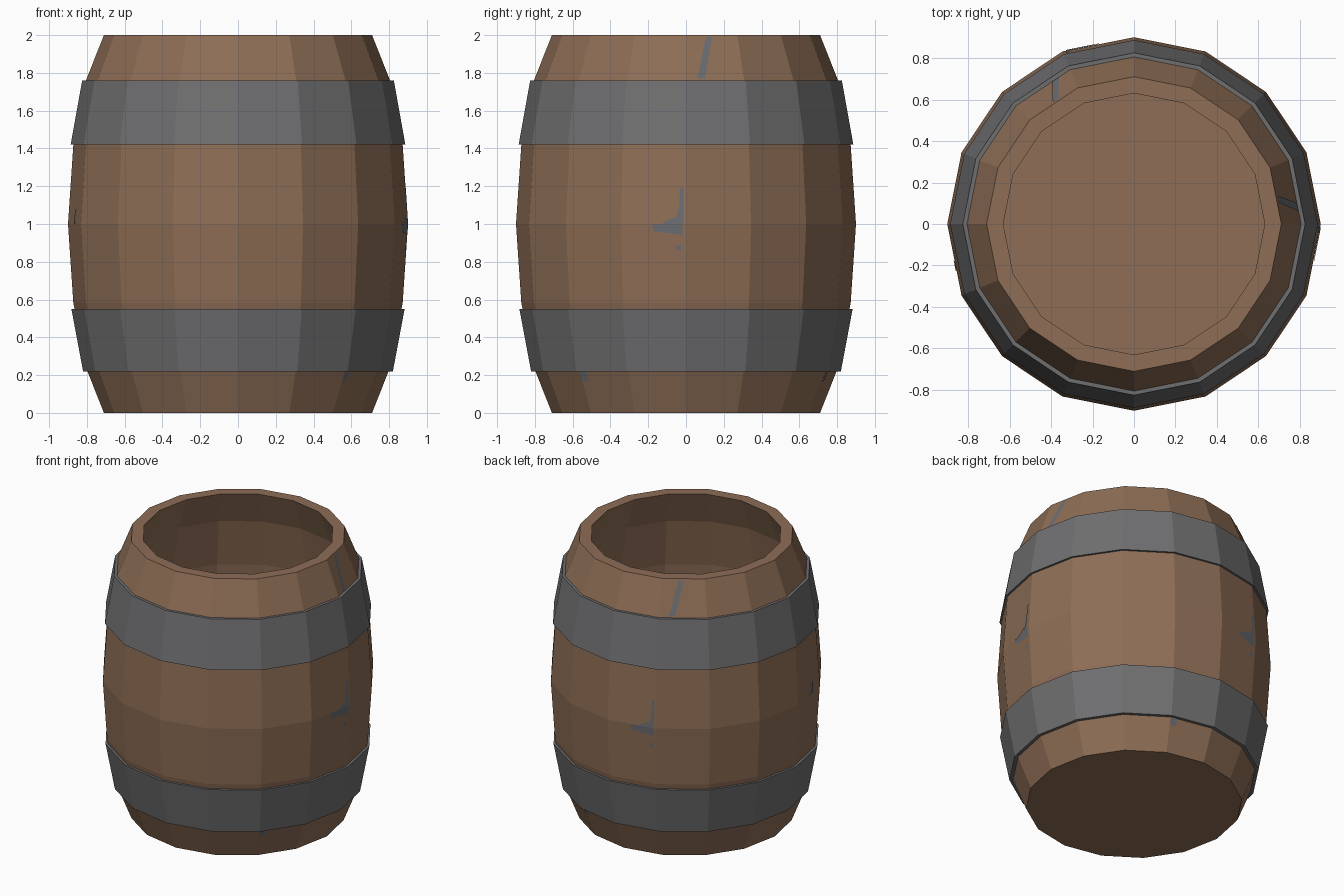
import bpy
import bmesh
from math import cos, sin, radians

SIDES = 16
STEP = 360 / SIDES

old = bpy.data.objects.get("Cube")
if old:
    bpy.data.objects.remove(old, do_unlink=True)


def material(name, color):
    mat = bpy.data.materials.new(name)
    mat.use_nodes = True
    rgba = (*color, 1)
    mat.diffuse_color = rgba
    bsdf = mat.node_tree.nodes["Principled BSDF"]
    bsdf.inputs["Base Color"].default_value = rgba
    bsdf.inputs["Roughness"].default_value = 0.8
    return mat


wood = material("brown_wood", (0.27, 0.155, 0.092))
iron = material("grey_iron", (0.16, 0.157, 0.163))
stain = material("blue_grey_stain", (0.145, 0.15, 0.165))


def finish(name, bm, mat, recalc=True):
    if recalc:
        bmesh.ops.recalc_face_normals(bm, faces=bm.faces)
    mesh = bpy.data.meshes.new(name)
    bm.to_mesh(mesh)
    bm.free()
    mesh.materials.append(mat)
    obj = bpy.data.objects.new(name, mesh)
    bpy.context.collection.objects.link(obj)
    return obj


def polar(r, deg, z):
    return (r * cos(radians(deg)), r * sin(radians(deg)), z)


def lathe(name, profile, mat, closed):
    """Turn an (r, z) profile; open profiles get flat end caps."""
    bm = bmesh.new()
    rings = [[bm.verts.new(polar(r, i * STEP, z)) for i in range(SIDES)]
             for r, z in profile]
    pairs = list(zip(rings, rings[1:]))
    if closed:
        pairs.append((rings[-1], rings[0]))
    else:
        bm.faces.new(rings[0])
        bm.faces.new(rings[-1])
    for a, b in pairs:
        for i in range(SIDES):
            j = (i + 1) % SIDES
            bm.faces.new((a[i], a[j], b[j], b[i]))
    return finish(name, bm, mat)


# Hollow body: bulging outer wall, rim, inner wall and floor
outer = [(0.71, 0), (0.805, 0.24), (0.872, 0.585), (0.9, 1),
         (0.872, 1.415), (0.805, 1.76), (0.71, 2)]
WALL = 0.08
inner = [(0.665, WALL)] + [(r - WALL, z) for r, z in outer[1:]]
lathe("barrel_body", outer + inner[::-1], wood, closed=False)

# Two iron bands
lathe("upper_band", [(0.825, 1.76), (0.886, 1.42), (0.85, 1.42), (0.79, 1.76)],
      iron, closed=True)
lathe("lower_band", [(0.82, 0.22), (0.882, 0.55), (0.85, 0.55), (0.78, 0.22)],
      iron, closed=True)


def radius(z):
    for (r0, z0), (r1, z1) in zip(outer, outer[1:]):
        if z0 <= z <= z1:
            return r0 + (r1 - r0) * (z - z0) / (z1 - z0)


def stain_plate(name, edge, shapes):
    """Thin marks on the stave starting at angle edge; points are
    (fraction across the stave, height)."""
    bm = bmesh.new()
    for shape in shapes:
        verts = []
        for f, z in shape:
            r = radius(z) + 0.004
            a, b = polar(r, edge, z), polar(r, edge + STEP, z)
            verts.append(bm.verts.new([p + (q - p) * f for p, q in zip(a, b)]))
        bm.faces.new(verts)
    finish(name, bm, stain, recalc=False)


# Worn grey marks, repeated on two sides of the barrel
corner_mark = [
    [(0.82, 1), (0.95, 1), (0.96, 1.19), (0.91, 1.19), (0.89, 1.08)],
    [(0.48, 1), (0.5, 0.96), (0.8, 0.95), (0.95, 0.94), (0.95, 1)],
    [(0.62, 1), (0.82, 1), (0.84, 1.04)],
    [(0.85, 0.86), (0.92, 0.86), (0.92, 0.89), (0.85, 0.89)],
]
streak = [[(0.2, 1.77), (0.33, 1.77), (0.5, 1.99), (0.38, 1.99)]]
drip = [[(0.01, 0.17), (0.15, 0.17), (0.15, 0.23), (0.01, 0.23)]]
for side, turn in (("first", 0), ("second", 5 * STEP)):
    stain_plate(side + "_corner_mark", turn - STEP, corner_mark)
    stain_plate(side + "_streak", turn, streak)
    stain_plate(side + "_drip", turn - 2 * STEP, drip)
stain_plate("small_mark", 8 * STEP,
            [[(0.5, 1), (0.65, 1), (0.65, 1.08), (0.55, 1.08)]])
